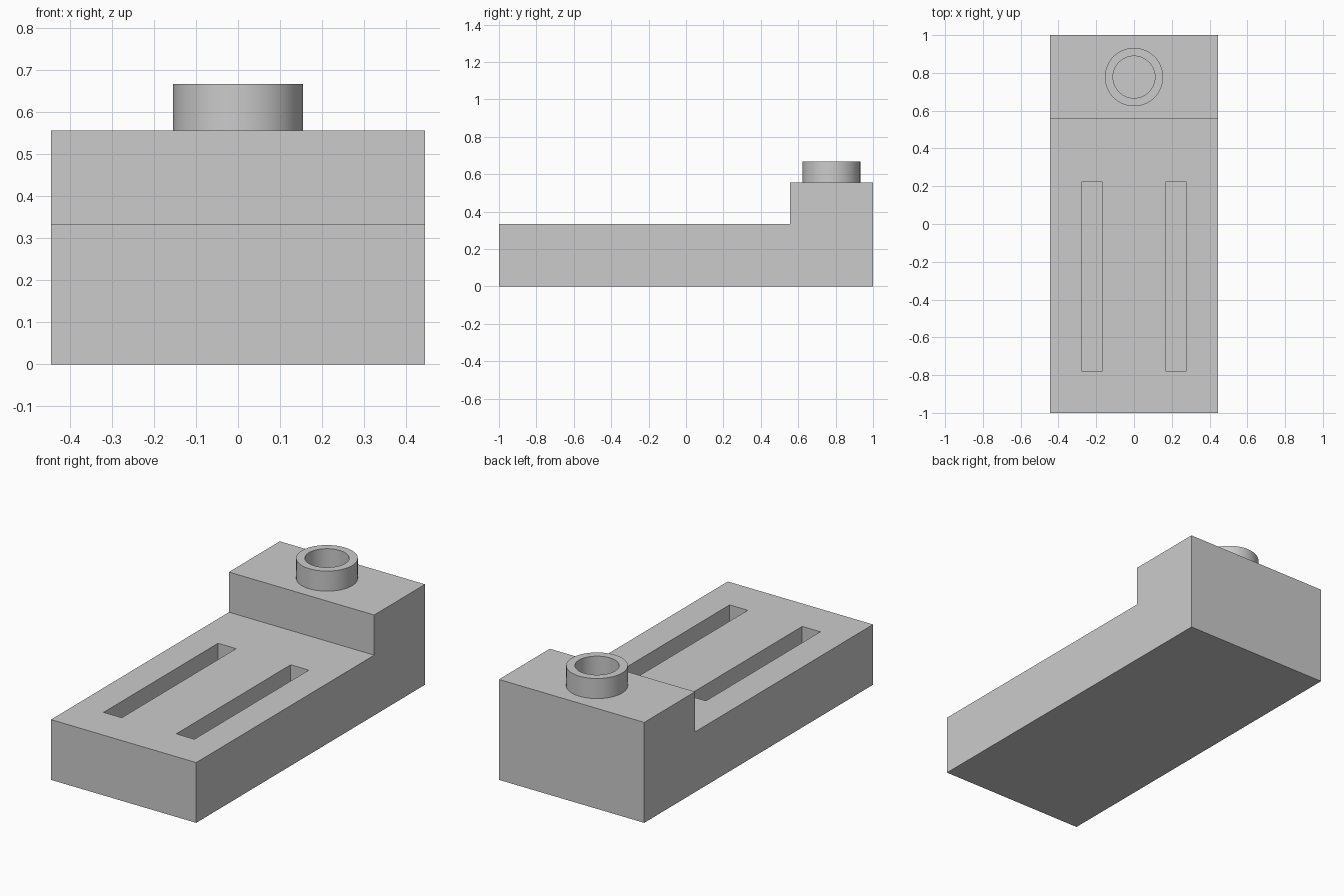
import bpy, bmesh, math
from mathutils import Matrix

if "Cube" in bpy.data.objects:
    bpy.data.objects.remove(bpy.data.objects["Cube"])

U = 1 / 9  # design module

grey = bpy.data.materials.new("plain_grey")
grey.use_nodes = True
colour = (0.6, 0.6, 0.6, 1)
grey.diffuse_color = colour
grey.node_tree.nodes["Principled BSDF"].inputs["Base Color"].default_value = colour


def add_object(name, bm):
    bmesh.ops.recalc_face_normals(bm, faces=bm.faces)
    mesh = bpy.data.meshes.new(name)
    bm.to_mesh(mesh)
    bm.free()
    mesh.materials.append(grey)
    obj = bpy.data.objects.new(name, mesh)
    bpy.context.collection.objects.link(obj)
    return obj


# Stepped body: side profile (y, z) extruded across the width
profile = [(-9, 0), (9, 0), (9, 5), (5, 5), (5, 3), (-9, 3)]
bm = bmesh.new()
side = bm.faces.new([bm.verts.new((-4 * U, y * U, z * U)) for y, z in profile])
extruded = bmesh.ops.extrude_face_region(bm, geom=[side])["geom"]
bmesh.ops.translate(bm, vec=(8 * U, 0, 0),
                    verts=[v for v in extruded if isinstance(v, bmesh.types.BMVert)])
body = add_object("stepped_body", bm)

# Pair of blind slots cut into the low deck
bm = bmesh.new()
for s in (-1, 1):
    place = Matrix.Translation((s * 2 * U, -2.5 * U, 3 * U)) @ Matrix.Diagonal((U, 9 * U, 2 * U, 1))
    bmesh.ops.create_cube(bm, size=1, matrix=place)
cutter = add_object("slot_cutter", bm)
cutter.hide_render = True
cutter.hide_viewport = True
cut = body.modifiers.new("slots", "BOOLEAN")
cut.operation = "DIFFERENCE"
cut.solver = "EXACT"
cut.object = cutter

# Hollow collar on the raised block: rectangular section spun round its axis
bm = bmesh.new()
section = [(1, 5), (1.39, 5), (1.39, 6), (1, 6)]
points = [bm.verts.new((r * U, 7 * U, z * U)) for r, z in section]
edges = [bm.edges.new((points[i], points[(i + 1) % 4])) for i in range(4)]
bmesh.ops.spin(bm, geom=points + edges, cent=(0, 7 * U, 0), axis=(0, 0, 1),
               angle=math.tau, steps=64)
bmesh.ops.remove_doubles(bm, verts=bm.verts, dist=0.0001)
collar = add_object("round_collar", bm)
bpy.ops.object.select_all(action="DESELECT")
collar.select_set(True)
bpy.context.view_layer.objects.active = collar
bpy.ops.object.shade_smooth_by_angle(angle=math.radians(30))
